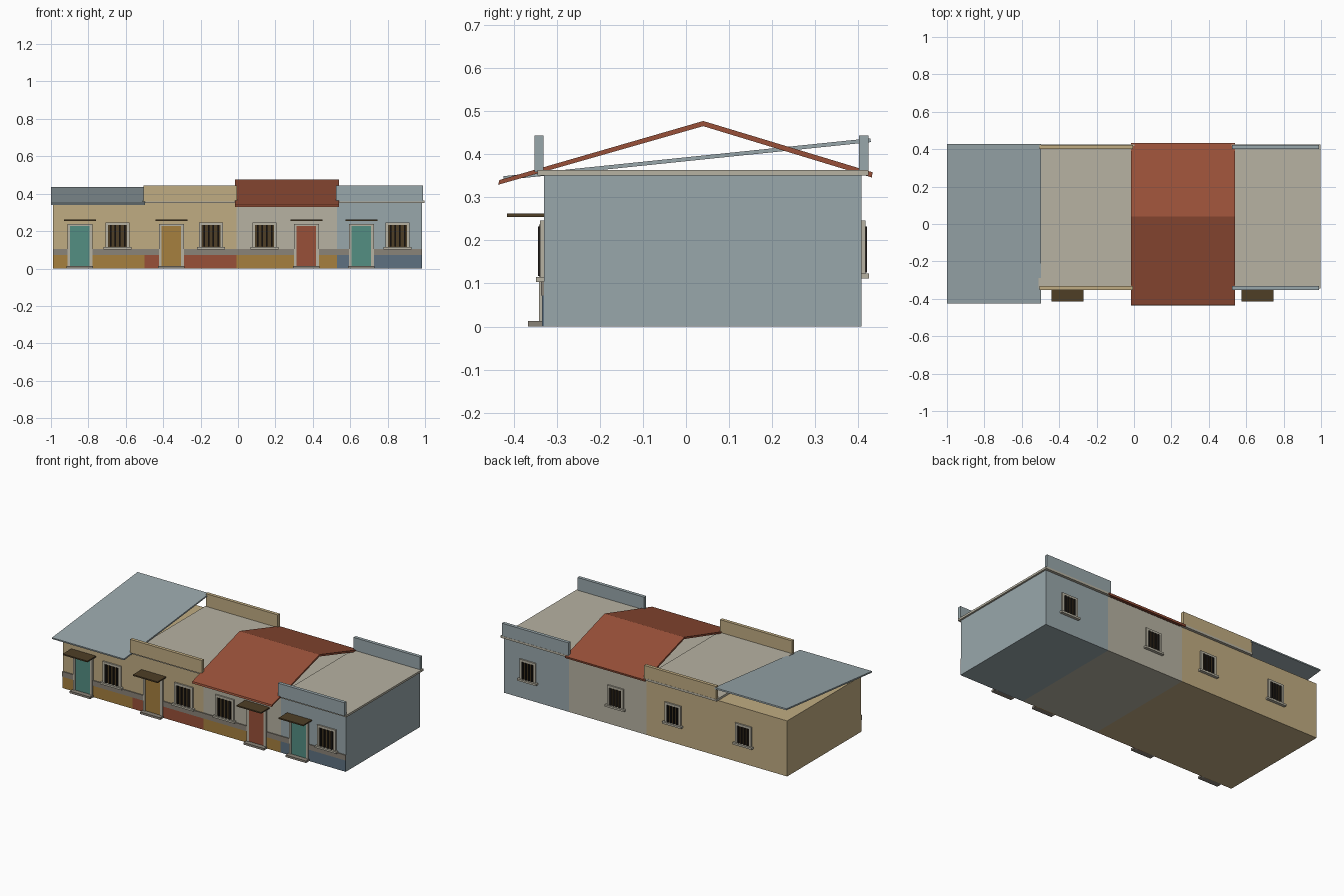
import bpy, bmesh

if "Cube" in bpy.data.objects:
    bpy.data.objects.remove(bpy.data.objects["Cube"])

def mat(name, r, g, b):
    def lin(c):
        c /= 255
        return c / 12.92 if c <= 0.04045 else ((c + 0.055) / 1.055) ** 2.4
    m = bpy.data.materials.new(name)
    m.diffuse_color = (lin(r), lin(g), lin(b), 1)
    m.use_nodes = True
    m.node_tree.nodes["Principled BSDF"].inputs["Base Color"].default_value = m.diffuse_color
    return m

TAN = mat("tan plaster", 192, 172, 130)
STONE = mat("pale stone", 183, 178, 162)
BLUE = mat("blue grey plaster", 153, 167, 171)
OCHRE = mat("ochre paint", 166, 128, 62)
BRICK = mat("brick red", 152, 80, 56)
TEAL = mat("teal paint", 84, 142, 130)
WOOD = mat("dark wood", 78, 62, 38)
IRON = mat("black iron", 34, 30, 27)
NAVY = mat("slate blue paint", 94, 113, 129)
GREY = mat("grey stone", 138, 131, 120)

FRONT, BACK = -0.33, 0.407
WALL_TOP, SLAB_TOP = 0.35, 0.363

def finish(name, bm, m):
    bmesh.ops.recalc_face_normals(bm, faces=bm.faces)
    me = bpy.data.meshes.new(name)
    bm.to_mesh(me)
    bm.free()
    me.materials.append(m)
    ob = bpy.data.objects.new(name, me)
    bpy.context.collection.objects.link(ob)

def boxes(name, m, *ranges):
    """One object made of boxes given as (x0, x1, y0, y1, z0, z1)."""
    bm = bmesh.new()
    for x0, x1, y0, y1, z0, z1 in ranges:
        vs = bmesh.ops.create_cube(bm, size=1)["verts"]
        for v in vs:
            v.co = (x1 if v.co.x > 0 else x0,
                    y1 if v.co.y > 0 else y0,
                    z1 if v.co.z > 0 else z0)
    finish(name, bm, m)

def extruded(name, m, x0, x1, profile):
    """Extrude a (y, z) outline along x."""
    bm = bmesh.new()
    f = bm.faces.new([bm.verts.new((x0, y, z)) for y, z in profile])
    ext = bmesh.ops.extrude_face_region(bm, geom=[f])["geom"]
    for v in ext:
        if isinstance(v, bmesh.types.BMVert):
            v.co.x = x1
    finish(name, bm, m)

def window(name, x, wall, s, w, z0, z1, sill_w):
    """Barred window; s is the outward y direction of the wall."""
    def yr(a, b):
        return sorted((wall + s * a, wall + s * b))
    h, t = w / 2, 0.014
    boxes(name + "_pane", WOOD, (x - h + t, x + h - t, *yr(-0.002, 0.004), z0, z1 - t))
    f = yr(-0.002, 0.009)
    boxes(name + "_frame", STONE,
          (x - h, x - h + t, *f, z0, z1), (x + h - t, x + h, *f, z0, z1),
          (x - h + t, x + h - t, *f, z1 - t, z1))
    boxes(name + "_sill", STONE, (x - sill_w / 2, x + sill_w / 2, *yr(-0.002, 0.018), z0 - 0.012, z0))
    # iron grille
    inner = w - 2 * t
    bars = [(x + (i - 1.5) * inner / 4 - 0.004, x + (i - 1.5) * inner / 4 + 0.004,
             *yr(0.004, 0.013), z0 + 0.002, z1 - t) for i in range(4)]
    boxes(name + "_bars", IRON, *bars)

def door(name, x, m):
    boxes(name + "_panel", m, (x - 0.053, x + 0.053, FRONT - 0.007, FRONT + 0.002, 0.01, 0.228))
    y = (FRONT - 0.011, FRONT + 0.002)
    boxes(name + "_frame", STONE,
          (x - 0.067, x - 0.052, *y, 0, 0.237), (x + 0.052, x + 0.067, *y, 0, 0.237),
          (x - 0.052, x + 0.052, *y, 0.226, 0.237))
    boxes(name + "_step", GREY, (x - 0.071, x + 0.071, -0.367, FRONT, 0, 0.013))
    boxes(name + "_canopy", WOOD, (x - 0.086, x + 0.086, -0.415, FRONT, 0.254, 0.262))

# x range, wall, plinth, door colour, door x, window x, back window x
houses = [
    ("house_1", -0.99, -0.50, TAN, OCHRE, TEAL, -0.845, -0.644, -0.688),
    ("house_2", -0.50, -0.008, TAN, BRICK, OCHRE, -0.356, -0.144, -0.196),
    ("house_3", -0.008, 0.53, STONE, OCHRE, BRICK, 0.366, 0.142, 0.203),
    ("house_4", 0.53, 0.985, BLUE, NAVY, TEAL, 0.66, 0.853, 0.815),
]
for n, x0, x1, wall, plinth, paint, dx, wx, bx in houses:
    boxes(n + "_walls", wall, (x0, x1, FRONT, BACK, 0, WALL_TOP))
    boxes(n + "_painted_plinth", plinth, (x0, x1, FRONT - 0.004, FRONT, 0, 0.072))
    boxes(n + "_stone_band", GREY, (x0, x1, FRONT - 0.006, FRONT, 0.072, 0.105))
    door(n + "_door", dx, paint)
    window(n + "_front_window", wx, FRONT, -1, 0.128, 0.115, 0.246, 0.15)
    window(n + "_back_window", bx, BACK, 1, 0.112, 0.123, 0.246, 0.134)

# Flat roofs with front and back parapets
for n, x0, x1, m in (("house_2", -0.51, 0.003, TAN), ("house_4", 0.52, 0.996, BLUE)):
    boxes(n + "_roof_slab", STONE, (x0, x1, -0.345, 0.424, WALL_TOP, SLAB_TOP))
    p0, p1 = x0 + 0.004, x1 - 0.008
    boxes(n + "_parapets", m,
          (p0, p1, -0.352, -0.331, SLAB_TOP - 0.004, 0.443),
          (p0, p1, 0.402, 0.423, SLAB_TOP - 0.004, 0.443))

# Single slope roof
extruded("house_1_sheet_roof", BLUE, -1.0, -0.498,
         [(-0.424, 0.349), (0.428, 0.437), (0.429, 0.428), (-0.423, 0.340)])

# Gable roof, open at the ends
extruded("house_3_gable_roof", BRICK, -0.016, 0.54,
         [(-0.433, 0.340), (0.04, 0.477), (0.433, 0.358),
          (0.431, 0.346), (0.04, 0.465), (-0.436, 0.329)])
